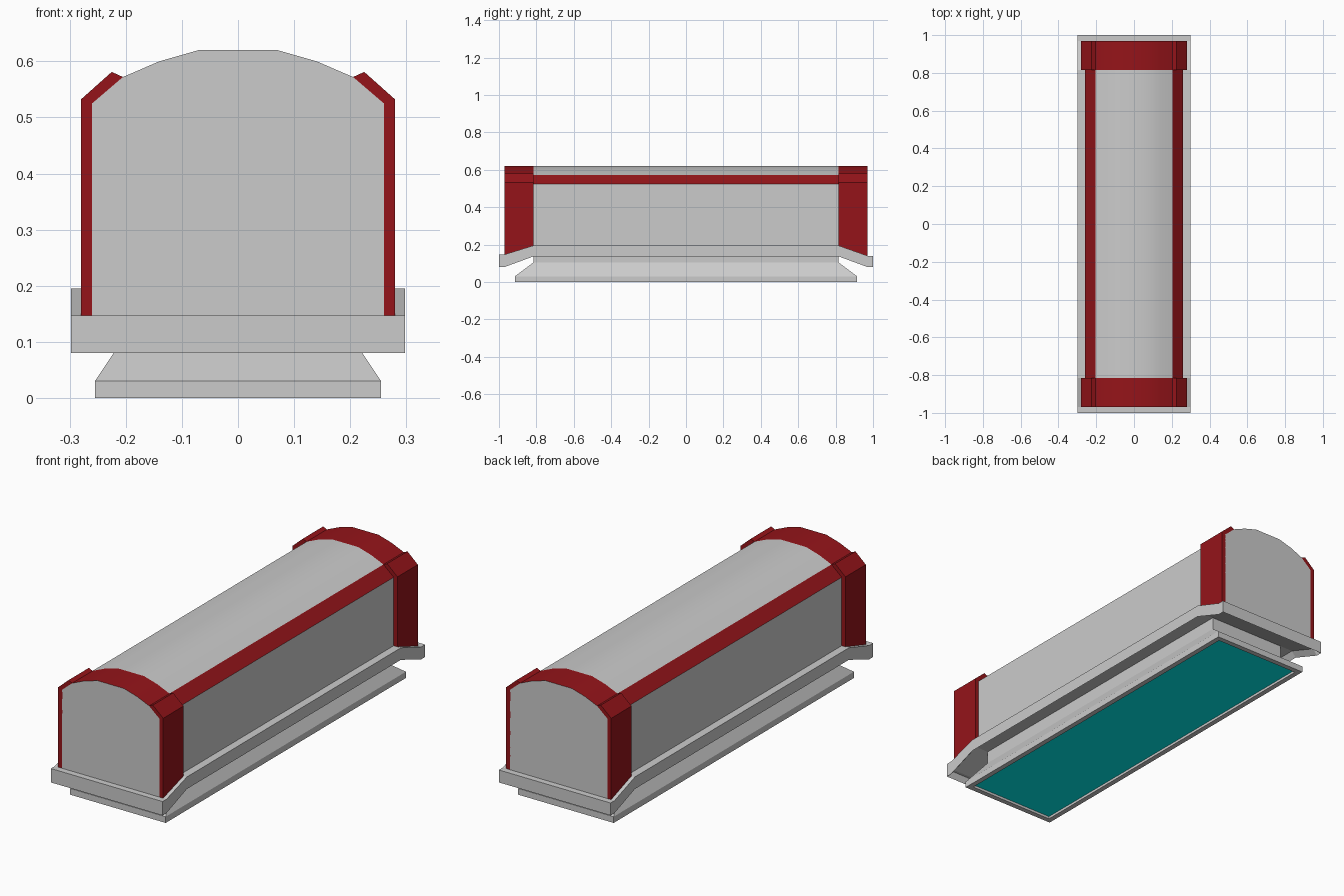
import bpy, bmesh

if "Cube" in bpy.data.objects:
    bpy.data.objects.remove(bpy.data.objects["Cube"])


def material(name, rgb):
    m = bpy.data.materials.new(name)
    m.diffuse_color = (*rgb, 1)
    m.use_nodes = True
    m.node_tree.nodes["Principled BSDF"].inputs["Base Color"].default_value = m.diffuse_color
    return m


GREY = material("grey", (0.8, 0.8, 0.8))
RED = material("red", (0.3, 0.007, 0.01))
TEAL = material("teal", (0.0, 0.9, 0.9))


def loft(rings, paint=None):
    """Skin closed rings of equal length; paint(segment, side) -> (material, smooth)."""
    bm = bmesh.new()
    vs = [[bm.verts.new(p) for p in r] for r in rings]
    n = len(rings[0])
    for s in range(len(vs) - 1):
        for i in range(n):
            j = (i + 1) % n
            f = bm.faces.new((vs[s][i], vs[s][j], vs[s + 1][j], vs[s + 1][i]))
            if paint:
                f.material_index, f.smooth = paint(s, i)
    bm.faces.new(vs[0])
    bm.faces.new(vs[-1])
    bmesh.ops.recalc_face_normals(bm, faces=bm.faces)
    bm.normal_update()
    return bm


def finish(name, bm, *mats):
    me = bpy.data.meshes.new(name)
    bm.to_mesh(me)
    bm.free()
    ob = bpy.data.objects.new(name, me)
    bpy.context.collection.objects.link(ob)
    for m in mats:
        me.materials.append(m)
    return ob


def rect(x, y, z):
    return [(-x, -y, z), (x, -y, z), (x, y, z), (-x, y, z)]


# Arched body: grey walls, red shoulder chamfers and red end arches
right = [(0.26, 0.525), (0.205, 0.572), (0.14, 0.60), (0.07, 0.62)]
arch = right + [(-x, z) for x, z in reversed(right)]
rings = [[(0.26, y, b)] + [(x, y, z) for x, z in arch] + [(-0.26, y, b)]
         for y, b in ((-0.97, 0.14), (-0.815, 0.185), (0.815, 0.185), (0.97, 0.135))]


def body_paint(s, i):
    red = i in (1, 7) or (s != 1 and 2 <= i <= 6)
    return (1 if red else 0), 2 <= i <= 6


finish("body", loft(rings, body_paint), GREY, RED)

# Raised red corner straps wrapping the shoulders at both ends
for end, bottom in ((-1, 0.145), (1, 0.138)):
    for side in (-1, 1):
        rings = [[(side * x, end * y, z) for x, z in
                  ((0.258, b), (0.28, b), (0.28, 0.532), (0.225, 0.581),
                   (0.205, 0.572), (0.258, 0.525))]
                 for y, b in ((0.815, 0.193), (0.97, bottom))]
        finish("corner_strap", loft(rings), RED)

# Bent skirt rail with a hollow underside
profile = [(-1, 0.08), (-0.97, 0.08), (-0.815, 0.137), (0.815, 0.137), (0.97, 0.08), (1, 0.08),
           (1, 0.14), (0.97, 0.14), (0.815, 0.195), (-0.815, 0.195), (-0.97, 0.147), (-1, 0.147)]
bm = loft([[(x, y, z) for y, z in profile] for x in (-0.298, 0.298)])
under = [f for f in bm.faces if len(f.verts) == 4 and f.normal.z < -0.5]
bmesh.ops.inset_region(bm, faces=under, thickness=0.022, depth=0)
bmesh.ops.translate(bm, verts=list({v for f in under for v in f.verts}), vec=(0, 0, 0.028))
finish("skirt_rail", bm, GREY)

# Flared plinth with a neck and a recessed bottom
bm = loft([rect(0.23, 0.89, 0.015), rect(0.23, 0.89, 0), rect(0.255, 0.915, 0),
           rect(0.255, 0.915, 0.03), rect(0.205, 0.815, 0.105), rect(0.205, 0.815, 0.18)])
finish("plinth", bm, GREY)

# Teal panel inside the plinth recess
finish("bottom_panel", loft([rect(0.23, 0.89, 0.012), rect(0.23, 0.89, 0.02)]), TEAL)
